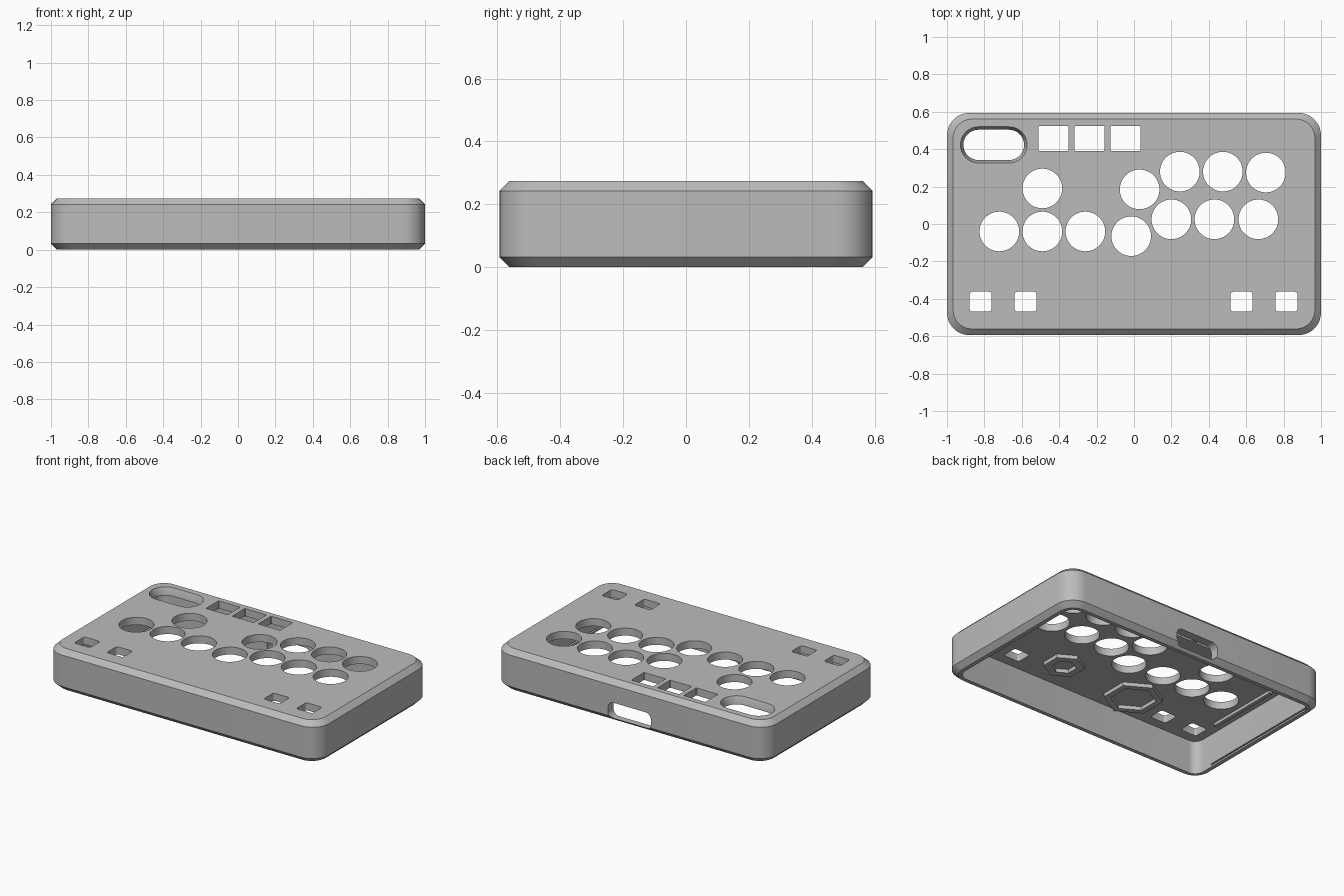
import bpy, bmesh, math
from mathutils import Matrix, Vector

cube = bpy.data.objects.get("Cube")
if cube:
    bpy.data.objects.remove(cube, do_unlink=True)

grey = bpy.data.materials.new("plain_grey")
grey.use_nodes = True
colour = (0.5, 0.5, 0.5, 1)
grey.diffuse_color = colour
grey.node_tree.nodes["Principled BSDF"].inputs["Base Color"].default_value = colour

HX, HY, H, BEVEL = 1.0, 0.594, 0.275, 0.033
UNDER = 0.225  # underside of the top plate


def rounded(hx, hy, r, n=8):
    """Counter-clockwise outline of a rounded rectangle."""
    pts = []
    for q, (sx, sy) in enumerate([(1, 1), (-1, 1), (-1, -1), (1, -1)]):
        for i in range(n + 1):
            a = math.pi / 2 * (q + i / n)
            pts.append((sx * (hx - r) + r * math.cos(a), sy * (hy - r) + r * math.sin(a)))
    return pts


def polygon(r, n, turn=0):
    angles = [turn + math.tau * i / n for i in range(n)]
    return [(r * math.cos(a), r * math.sin(a)) for a in angles]


def loft(bm, sections, matrix=Matrix()):
    """Closed solid through (outline, z) sections."""
    rings = [[bm.verts.new(matrix @ Vector((x, y, z))) for x, y in pts] for pts, z in sections]
    for a, b in zip(rings, rings[1:]):
        for i in range(len(a)):
            j = (i + 1) % len(a)
            bm.faces.new((a[i], a[j], b[j], b[i]))
    bm.faces.new(rings[0][::-1])
    bm.faces.new(rings[-1])


def make(name, bm):
    bmesh.ops.remove_doubles(bm, verts=bm.verts, dist=1e-5)
    bmesh.ops.recalc_face_normals(bm, faces=bm.faces)
    me = bpy.data.meshes.new(name)
    bm.to_mesh(me)
    bm.free()
    me.materials.append(grey)
    ob = bpy.data.objects.new(name, me)
    bpy.context.collection.objects.link(ob)
    return ob


def select(ob):
    bpy.ops.object.select_all(action="DESELECT")
    ob.select_set(True)
    bpy.context.view_layer.objects.active = ob


def cut(ob, cutter):
    mod = ob.modifiers.new("cut", "BOOLEAN")
    mod.operation, mod.solver, mod.object = "DIFFERENCE", "EXACT", cutter
    select(ob)
    bpy.ops.object.modifier_apply(modifier=mod.name)
    bpy.data.objects.remove(cutter, do_unlink=True)


# Chamfered outer shell
bm = bmesh.new()
wide = rounded(HX, HY, 0.12)
narrow = rounded(HX - BEVEL, HY - BEVEL, 0.1)
loft(bm, [(narrow, 0), (wide, BEVEL), (wide, H - BEVEL), (narrow, H)])
case = make("case_shell", bm)

# Open cavity below the top plate
bm = bmesh.new()
inner = rounded(0.94, 0.535, 0.06)
loft(bm, [(inner, -0.1), (inner, UNDER)])
cut(case, make("cavity_cutter", bm))

# Openings in the top plate
bm = bmesh.new()


def opening(outline, x, y):
    loft(bm, [(outline, 0.18), (outline, 0.32)], Matrix.Translation((x, y, 0)))


buttons = [(-0.72, -0.04), (-0.49, -0.04), (-0.26, -0.04), (-0.49, 0.19),
           (-0.015, -0.065), (0.03, 0.185), (0.2, 0.025), (0.43, 0.025),
           (0.665, 0.025), (0.245, 0.28), (0.475, 0.28), (0.705, 0.275)]
for x, y in buttons:
    opening(polygon(0.106, 48), x, y)
for x in (-0.43, -0.237, -0.045):
    opening(rounded(0.08, 0.067, 0.003, 1), x, 0.458)
for x in (-0.82, -0.58, 0.575, 0.815):
    opening(rounded(0.059, 0.053, 0.015, 4), x, -0.415)

# Pill-shaped window with a sloped rim
pill_in, pill_out = rounded(0.162, 0.081, 0.08), rounded(0.178, 0.097, 0.096)
loft(bm, [(pill_in, 0.18), (pill_in, UNDER + 0.01), (pill_out, H), (pill_out, 0.32)],
     Matrix.Translation((-0.75, 0.423, 0)))

# Cable port through the back wall
port = rounded(0.16, 0.056, 0.045)
loft(bm, [(port, -0.7), (port, -0.45)],
     Matrix.Translation((0, 0, 0.072)) @ Matrix.Rotation(math.pi / 2, 4, "X"))

# Slot for the base cover in the left and right walls
for s in (-1, 1):
    slot = rounded(0.012, 0.45, 0.002, 1)
    loft(bm, [(slot, 0.012), (slot, 0.022)], Matrix.Translation((s * 0.945, 0.05, 0)))
cut(case, make("opening_cutter", bm))
select(case)
bpy.ops.object.shade_smooth_by_angle(angle=math.radians(25))

# Hexagonal rings under the plate
for name, x, y, r, hole in [("small_hex_ring", 0.29, -0.31, 0.125, 0.075),
                            ("large_hex_ring", -0.28, -0.34, 0.18, 0.138)]:
    bm = bmesh.new()
    spots = Matrix.Translation((x, y, 0))
    loft(bm, [(polygon(r, 6, math.pi / 6), UNDER - 0.025), (polygon(r, 6, math.pi / 6), UNDER + 0.002)], spots)
    ring = make(name, bm)
    bm = bmesh.new()
    loft(bm, [(polygon(hole, 6, math.pi / 6), 0.1), (polygon(hole, 6, math.pi / 6), 0.3)], spots)
    cut(ring, make("hex_cutter", bm))

# Stiffening ribs under the plate
for side, s in (("left", 1), ("right", -1)):
    bm = bmesh.new()
    rib = rounded(0.012, 0.26, 0.002, 1)
    loft(bm, [(rib, UNDER - 0.02), (rib, UNDER + 0.002)], Matrix.Translation((s * 0.875, -0.02, 0)))
    make(side + "_rib", bm)
